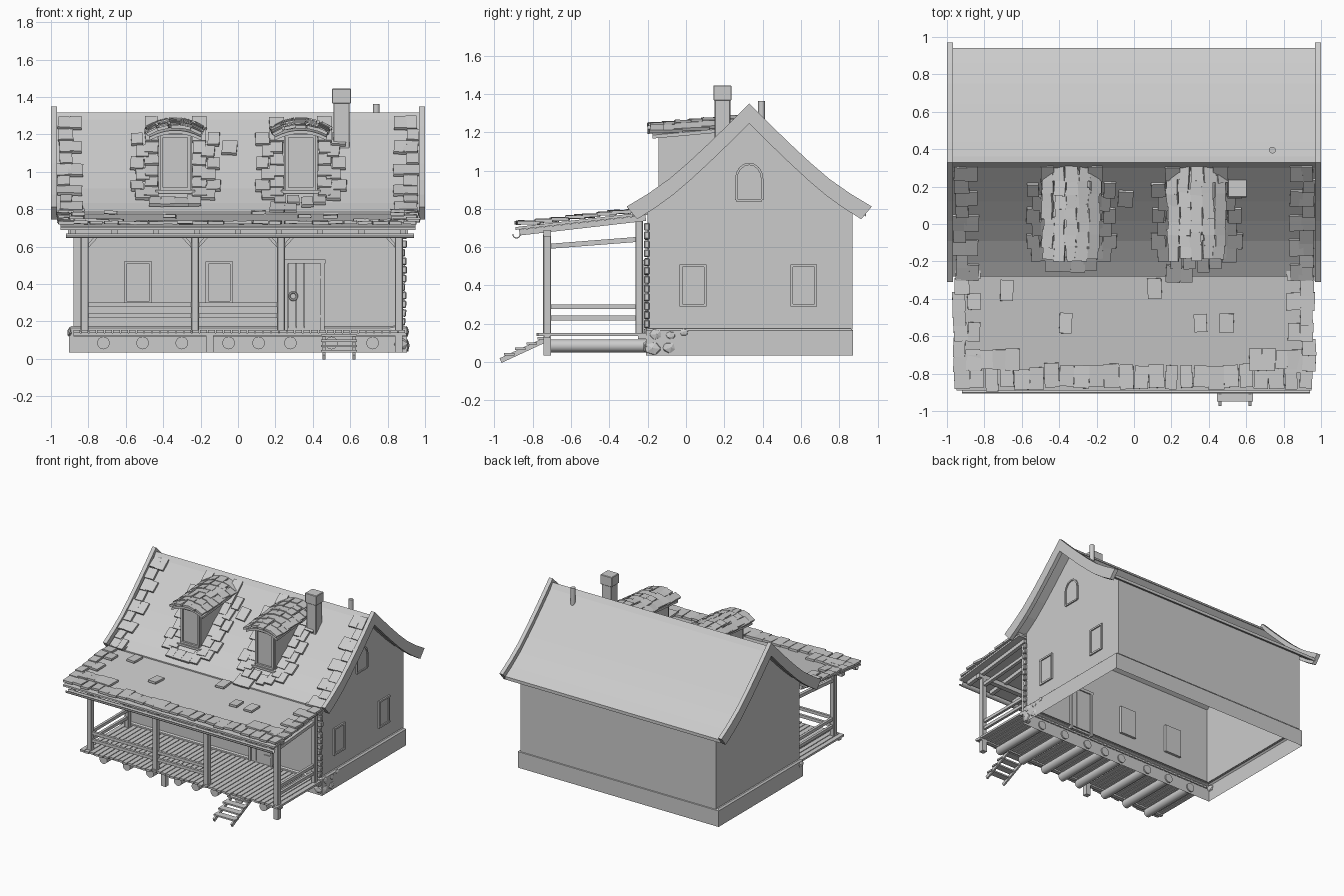
import bpy, bmesh, math, random
from mathutils import Matrix, Vector, Euler

if "Cube" in bpy.data.objects:
    bpy.data.objects.remove(bpy.data.objects["Cube"])
random.seed(4)
U = random.uniform

def finish(name, bm, smooth=False):
    bmesh.ops.recalc_face_normals(bm, faces=bm.faces)
    me = bpy.data.meshes.new(name)
    bm.to_mesh(me)
    bm.free()
    ob = bpy.data.objects.new(name, me)
    bpy.context.collection.objects.link(ob)
    if smooth:
        bpy.ops.object.select_all(action='DESELECT')
        ob.select_set(True)
        bpy.context.view_layer.objects.active = ob
        bpy.ops.object.shade_smooth_by_angle(angle=math.radians(40))
    return ob

def box(x0, x1, y0, y1, z0, z1):
    return Matrix.LocRotScale(((x0+x1)/2, (y0+y1)/2, (z0+z1)/2), None, (x1-x0, y1-y0, z1-z0))

def tilted(c, s, rot):
    return Matrix.LocRotScale(c, Euler(rot), s)

def beam(p, q, w, h=None):
    p, q = Vector(p), Vector(q)
    d = q - p
    return Matrix.LocRotScale((p+q)/2, d.to_track_quat('Z', 'Y'), (w, h or w, d.length))

def blocks(name, mats, bevel=0):
    bm = bmesh.new()
    for m in mats:
        bmesh.ops.create_cube(bm, size=1, matrix=m)
    ob = finish(name, bm)
    if bevel:
        b = ob.modifiers.new('bevel', 'BEVEL')
        b.width, b.segments = bevel, 1
    return ob

def logs(name, segs, r, n=14):
    bm = bmesh.new()
    for p, q in segs:
        p, q = Vector(p), Vector(q)
        d = q - p
        bmesh.ops.create_cone(bm, cap_ends=True, segments=n, radius1=r, radius2=r, depth=d.length,
                              matrix=Matrix.LocRotScale((p+q)/2, d.to_track_quat('Z', 'Y'), None))
    return finish(name, bm, True)

def prism(name, pts, x0, x1, skip=(), caps=True):
    """Extrude a (y, z) outline along x, leaving out the listed sides."""
    bm = bmesh.new()
    a, b = [[bm.verts.new((x, y, z)) for y, z in pts] for x in (x0, x1)]
    n = len(pts)
    for i in range(n):
        if i not in skip:
            bm.faces.new((a[i], a[(i+1) % n], b[(i+1) % n], b[i]))
    if caps:
        bm.faces.new(a)
        bm.faces.new(b)
    return finish(name, bm)

# Roof curve: height against distance from the ridge at y = 0.33
RY = 0.33
CURVE = [(0, 1.35), (0.105, 1.245), (0.21, 1.143), (0.315, 1.045), (0.42, 0.955), (0.53, 0.878), (0.64, 0.812)]
def rake_z(d):
    for (a, za), (b, zb) in zip(CURVE, CURVE[1:]):
        if d <= b or b == 0.64:
            return za + (zb-za)*(d-a)/(b-a)
def roof_z(y):
    return rake_z(abs(y-RY)) - 0.045
def porch_z(y):
    return 0.705 + (y+0.89)*0.115
def both(ds, f):
    return [(RY-d, f(d)) for d in reversed(ds)] + [(RY+d, f(d)) for d in ds[1:]]

# Main roof, bargeboards, ridge
ds = [0, 0.105, 0.21, 0.315, 0.42, 0.53, 0.61]
prism('main_roof', both(ds, lambda d: rake_z(d)-0.045) + both(ds, lambda d: rake_z(d)-0.07)[::-1], -0.97, 0.97)
top = both([c[0] for c in CURVE], rake_z)
low = both([0, 0.105, 0.21, 0.315, 0.40, 0.49, 0.585], lambda d: rake_z(d) - 0.105 + 0.01*d)
for n, x in (('left', -1.0), ('right', 0.968)):
    prism(n + '_bargeboard', top + low[::-1], x, x+0.032)
prism('ridge_cap', [(RY-0.03, 1.28), (RY, 1.318), (RY+0.03, 1.28)], -0.97, 0.97)

# House shell, open underneath
yy = [-0.2, -0.09, 0.015, 0.12, 0.225, 0.33, 0.435, 0.54, 0.645, 0.75, 0.87]
wall = [(y, roof_z(y)-0.02) for y in yy]
prism('walls', [(-0.2, 0.17)] + wall + [(0.87, 0.17)], -0.88, 0.88, skip=list(range(1, 11)) + [12])
bm = bmesh.new()
rings = []
for o, z in ((0, 0.035), (0, 0.165), (-0.012, 0.176), (-0.03, 0.176)):
    rings.append([bm.verts.new((sx*(0.904+o), y, z)) for sx, y in
                  ((-1, -0.21-o), (1, -0.21-o), (1, 0.872+o), (-1, 0.872+o))])
for a, b in zip(rings, rings[1:]):
    for i in range(4):
        bm.faces.new((a[i], a[(i+1) % 4], b[(i+1) % 4], b[i]))
finish('foundation', bm)

# Windows: bars round a recessed pane
def window(name, u, v0, v1, w, plane, side=False, t=0.014):
    rects = [(u-w/2, u-w/2+t, v0, v1, 0.018), (u+w/2-t, u+w/2, v0, v1, 0.018),
             (u-w/2, u+w/2, v0, v0+t, 0.02), (u-w/2, u+w/2, v1-t, v1, 0.02),
             (u-w/2+t, u+w/2-t, v0+t, v1-t, 0.004)]
    if side:
        blocks(name, [box(plane-0.02, plane+d*0.6, a, b, c, e) for a, b, c, e, d in rects])
    else:
        blocks(name, [box(a, b, plane-d, plane+0.02, c, e) for a, b, c, e, d in rects])
window('front_window_left', -0.535, 0.295, 0.52, 0.15, -0.2)
window('front_window_middle', -0.1, 0.295, 0.52, 0.145, -0.2)
window('side_window_front', 0.037, 0.29, 0.51, 0.14, 0.88, True)
window('side_window_back', 0.615, 0.29, 0.51, 0.14, 0.88, True)
arch = [(0.262, 0.845), (0.398, 0.845)] + [(RY + 0.068*math.cos(a), 0.955 + 0.08*math.sin(a))
        for a in [math.pi*i/8 for i in range(9)]]
prism('attic_pane', arch, 0.87, 0.883)
blocks('attic_window_frame', [beam((0.885, *p), (0.885, *q), 0.012) for p, q in zip(arch, arch[1:]+arch[:1])])

# Door with planks, frame, hinges and handle
blocks('door', [box(0.27+i*0.043, 0.311+i*0.043, -0.21, -0.19, 0.16, 0.51) for i in range(4)])
blocks('door_frame', [box(0.25, 0.268, -0.222, -0.18, 0.15, 0.53), box(0.442, 0.462, -0.222, -0.18, 0.15, 0.53),
                      box(0.245, 0.467, -0.225, -0.18, 0.51, 0.532)])
blocks('door_hinges', [box(0.38, 0.445, -0.217, -0.205, z, z+0.014) for z in (0.22, 0.43)])
bpy.ops.mesh.primitive_torus_add(location=(0.295, -0.215, 0.335), rotation=(math.pi/2, 0, 0),
                                 major_radius=0.02, minor_radius=0.006, major_segments=16, minor_segments=6)
bpy.context.object.name = 'door_handle'

# Chimney and vent pipe
blocks('chimney', [box(0.51, 0.597, 0.15, 0.232, 1.1, 1.37), box(0.502, 0.605, 0.143, 0.238, 1.365, 1.445)], 0.004)
logs('vent_pipe', [((0.74, 0.395, 1.2), (0.74, 0.395, 1.362))], 0.018)

# Porch deck, logs and feet
n = 42
w = 1.78/n
blocks('deck_planks', [box(-0.88+i*w, -0.88+(i+1)*w-0.006, -0.77+U(-0.012, 0.012), -0.2, 0.137, 0.153) for i in range(n)])
blocks('deck_beams', [box(-0.88, 0.9, -0.74, -0.71, 0.125, 0.139), box(-0.88, 0.9, -0.25, -0.21, 0.12, 0.139)])
logs('floor_logs', [((x, -0.705, 0.085), (x, -0.2, 0.085)) for x in
                    (-0.72, -0.51, -0.30, -0.05, 0.11, 0.28, 0.5, 0.72)], 0.034)
blocks('deck_feet', [box(x-0.02, x+0.02, y-0.02, y+0.02, 0.035, 0.14) for x in (-0.15, 0.86) for y in (-0.725,)])

# Posts, beams, braces, rails
PX = [-0.82, -0.23, 0.23, 0.86]
blocks('posts', [box(x-0.021, x+0.021, -0.746, -0.704, 0.14, 0.67) for x in PX] +
       [box(x-0.018, x+0.018, -0.264, -0.225, 0.14, 0.755) for x in (PX[0], PX[3])], 0.004)
blocks('porch_beams', [box(-0.91, 0.91, -0.745, -0.705, 0.655, 0.69)] +
       [beam((x, -0.71, 0.605), (x, -0.26, 0.64), 0.026) for x in (PX[0], PX[3])])
blocks('braces', [beam((x+s*0.015, -0.725, 0.6), (x+s*0.07, -0.725, 0.66), 0.016)
                  for x in PX for s in (-1, 1) if abs(x+s*0.07) < 0.88])
rails = []
for z in (0.29, 0.23):
    rails += [box(a+0.02, b-0.02, -0.735, -0.715, z-0.012, z+0.012) for a, b in ((PX[0], PX[1]), (PX[1], PX[2]))]
    rails += [box(x-0.01, x+0.01, -0.71, -0.26, z-0.012, z+0.012) for x in (PX[0], PX[3])]
blocks('railings', rails)

# Steps
blocks('steps', [beam((x, -0.968, 0.008), (x, -0.715, 0.125), 0.014, 0.026) for x in (0.46, 0.62)] +
       [box(0.445, 0.635, y-0.03, y+0.025, z, z+0.012) for y, z in
        [(-0.92+i*0.058, 0.035+i*0.028) for i in range(4)]])

# Porch roof with rafters and gutter
prism('porch_roof', [(-0.89, porch_z(-0.89)), (-0.2, porch_z(-0.2)), (-0.2, porch_z(-0.2)-0.015),
                     (-0.89, porch_z(-0.89)-0.015)], -0.95, 0.95)
blocks('porch_rafters', [beam((x, -0.87, 0.676), (x, -0.21, 0.752), 0.03, 0.03) for x in
                         [-0.88+i*0.22 for i in range(9)]])
arc = [math.pi*(0.95+1.1*i/8) for i in range(9)]
gut = [(-0.885+0.022*math.cos(a), 0.667+0.022*math.sin(a)) for a in arc]
gut += [(-0.885+0.016*math.cos(a), 0.667+0.016*math.sin(a)) for a in reversed(arc)]
prism('gutter', gut, -0.92, 0.94)

# Loose shingles laid on either roof
def shingle(x, y, w=0.072, l=0.095, main=True):
    f = roof_z if main else porch_z
    ang = math.atan2(f(y+0.03)-f(y-0.03), 0.06)
    return tilted((x, y, f(y)+0.016), (w*U(0.85, 1.12), l*U(0.9, 1.1), 0.017),
                  (ang-0.1+U(-0.05, 0.05), U(-0.04, 0.04), U(-0.06, 0.06)))
edge, porch = [], []
for s in (-1, 1):
    for i in range(9):
        y = 0.27 - i*0.066
        edge.append(shingle(s*(0.925+U(-0.01, 0.01)), y))
        if i % 2 == 0:
            edge.append(shingle(s*0.868, y))
    for i in range(7):
        y = -0.25 - i*0.082
        porch.append(shingle(s*(0.925+U(-0.01, 0.012)), y, main=False))
        if i in (0, 2, 4, 6):
            porch.append(shingle(s*0.855, y, main=False))
    porch += [shingle(s*x, -0.725, main=False, l=0.11) for x in (0.65, 0.72, 0.79, 0.86)]
porch += [shingle(-0.92+i*0.08, -0.82+U(-0.012, 0.012), 0.075, 0.12, False) for i in range(24)]
porch += [shingle(x, y, 0.075, 0.105, False) for x, y in
          ((-0.68, -0.355), (0.11, -0.345), (-0.365, -0.53), (0.355, -0.53), (0.495, -0.53))]
edge.append(shingle(-0.045, 0.135))
edge += [shingle(0.21, -0.265), shingle(0.28, -0.27)]

# Dormers with shingled arched roofs
for name, cx in (('left', -0.335), ('right', 0.335)):
    blocks(name + '_dormer_body', [box(cx-0.09, cx+0.09, -0.125, 0.3, 0.86, 1.21)])
    window(name + '_dormer_window', cx, 0.9, 1.2, 0.165, -0.125, t=0.017)
    blocks(name + '_dormer_sill', [box(cx-0.105, cx+0.105, -0.155, -0.1, 0.885, 0.902)])
    def dz(dx, y):
        return 1.232 + 0.09*(y+0.2) - 1.9*dx*dx
    bm = bmesh.new()
    for k in (0, -0.018):
        grid = [[bm.verts.new((cx+dx, y, dz(dx, y)-0.012+k)) for dx in
                 [-0.14+0.04*i for i in range(8)]] for y in (-0.175, 0.06, 0.31)]
        for r0, r1 in zip(grid, grid[1:]):
            for i in range(7):
                bm.faces.new((r0[i], r0[i+1], r1[i+1], r1[i]))
    bmesh.ops.bridge_loops(bm, edges=[e for e in bm.edges if e.is_boundary])
    finish(name + '_dormer_roof', bm)
    tiles = []
    for r in range(7):
        y = -0.145 + r*0.071
        for i in range(5):
            dx = (i-2)*(0.058+0.001*r) + U(-0.008, 0.008)
            tiles.append(tilted((cx+dx, y+U(-0.012, 0.012), dz(dx, y)+0.006), (0.062*U(0.9, 1.1), 0.1, 0.017),
                                (0.02+U(-0.05, 0.05), 3.8*dx, U(-0.1, 0.1))))
    blocks(name + '_dormer_shingles', tiles)
    for s in (-1, 1):
        for i in range(7):
            y = 0.27 - i*0.068
            edge.append(shingle(cx+s*0.128, y))
            if i > 0:
                edge.append(shingle(cx+s*(0.175+0.03*(i % 2)), y-0.02))
    edge += [shingle(cx+x, -0.2+U(-0.02, 0.01)) for x in (-0.11, -0.04, 0.035, 0.1)]
blocks('main_roof_shingles', edge)
blocks('porch_roof_shingles', porch)

# Corner stones
blocks('corner_quoins', [tilted((0.878+U(-0.006, 0.006), -0.205, 0.2+i*0.046), (0.042, 0.03, 0.04),
                                (0, U(-0.1, 0.1), 0)) for i in range(12)], 0.005)
bm = bmesh.new()
for x, y, z, r in ((0.9, -0.17, 0.07, 0.045), (0.9, -0.09, 0.075, 0.038), (0.9, -0.16, 0.145, 0.036),
                   (0.9, -0.08, 0.14, 0.03), (0.9, -0.01, 0.155, 0.026), (0.84, -0.21, 0.15, 0.035),
                   (0.87, -0.21, 0.08, 0.04), (-0.9, -0.19, 0.14, 0.035)):
    thin = (0.4, 1, 0.85) if abs(x) > 0.89 else (1, 0.4, 0.85)
    m = Matrix.LocRotScale((x, y, z), None, thin) @ Euler((U(0, 3), U(0, 3), U(0, 3))).to_matrix().to_4x4()
    bmesh.ops.create_icosphere(bm, subdivisions=1, radius=r, matrix=m)
finish('corner_stones', bm)
